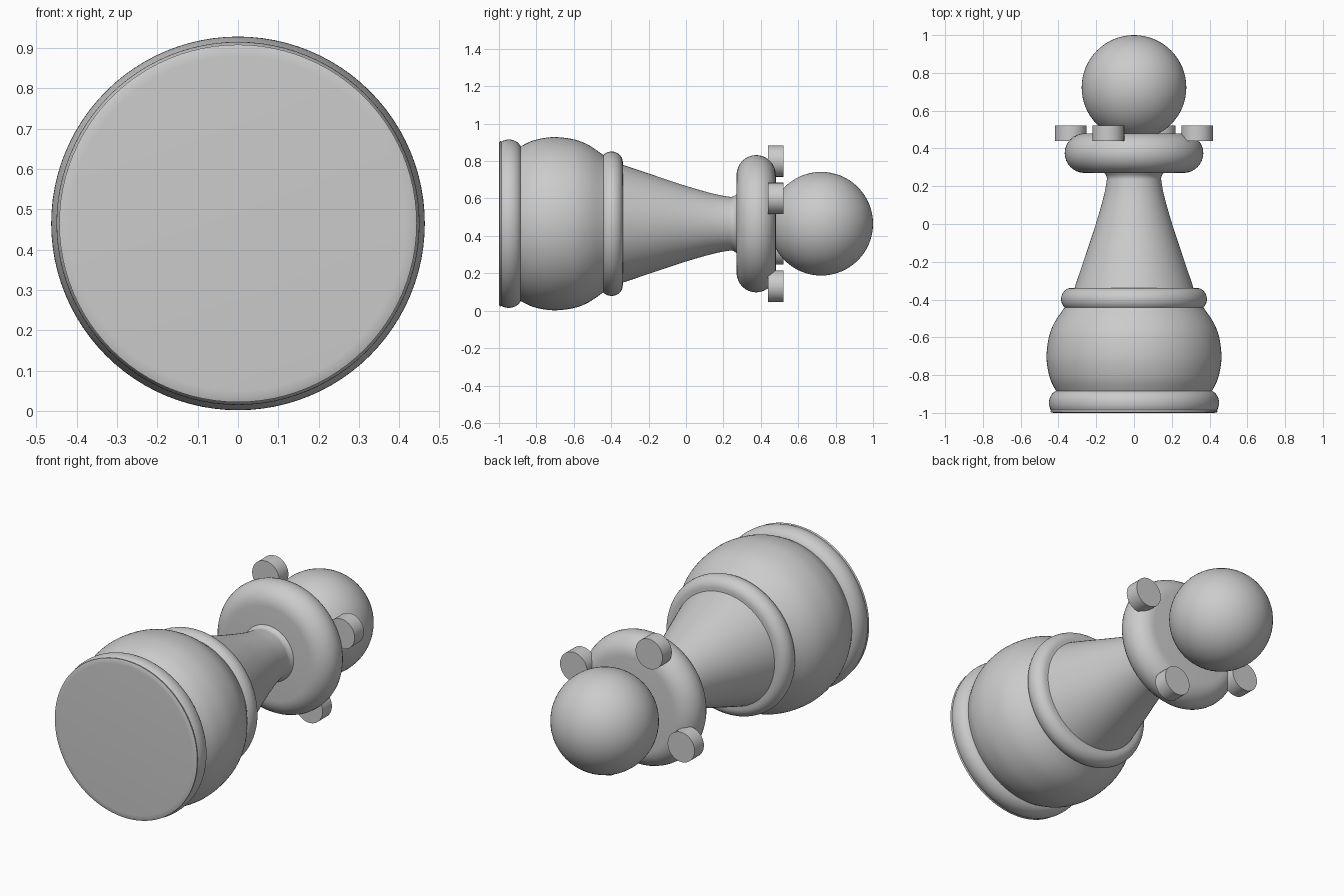
import bpy, bmesh, math
from mathutils import Matrix, Vector

cube = bpy.data.objects.get("Cube")
if cube:
    bpy.data.objects.remove(cube, do_unlink=True)

AXIS_Z = 0.465
SEGMENTS = 96

grey = bpy.data.materials.new("plain grey")
grey.use_nodes = True
colour = (0.6, 0.6, 0.6, 1)
grey.diffuse_color = colour
grey.node_tree.nodes["Principled BSDF"].inputs["Base Color"].default_value = colour


def finish(name, bm, angle=40):
    """Turn a bmesh into a shaded grey object."""
    bmesh.ops.remove_doubles(bm, verts=bm.verts, dist=0.0001)
    bmesh.ops.recalc_face_normals(bm, faces=bm.faces)
    mesh = bpy.data.meshes.new(name)
    bm.to_mesh(mesh)
    bm.free()
    mesh.materials.append(grey)
    ob = bpy.data.objects.new(name, mesh)
    bpy.context.collection.objects.link(ob)
    bpy.ops.object.select_all(action='DESELECT')
    ob.select_set(True)
    bpy.context.view_layer.objects.active = ob
    bpy.ops.object.shade_smooth_by_angle(angle=math.radians(angle))


def smooth_path(points, steps=6):
    """Catmull-Rom curve through the points."""
    p = [Vector(q) for q in points]
    p = [2 * p[0] - p[1]] + p + [2 * p[-1] - p[-2]]
    out = []
    for a, b, c, d in zip(p, p[1:], p[2:], p[3:]):
        for i in range(steps):
            t = i / steps
            out.append(0.5 * (2 * b + (c - a) * t + (2 * a - 5 * b + 4 * c - d) * t**2
                              + (3 * b - a - 3 * c + d) * t**3))
    return out + [p[-2]]


def lathe(name, points):
    """Spin a (radius, y) profile about the lying axis and close its ends."""
    bm = bmesh.new()
    path = [(0, points[0][1])] + [tuple(q) for q in points] + [(0, points[-1][1])]
    verts = [bm.verts.new((r, y, AXIS_Z)) for r, y in path]
    edges = [bm.edges.new(pair) for pair in zip(verts, verts[1:])]
    bmesh.ops.spin(bm, geom=verts + edges, cent=(0, 0, AXIS_Z), axis=(0, 1, 0),
                   angle=math.tau, steps=SEGMENTS, use_merge=True)
    finish(name, bm)


def arc(r, y, width, half_height, start=-90, end=90, steps=16):
    """Rounded rim bulging outwards from radius r."""
    angles = [math.radians(start + (end - start) * i / steps) for i in range(steps + 1)]
    return [(r + width * math.cos(a), y + half_height * math.sin(a)) for a in angles]


# Turned foot, body and band
lathe("base_foot", [(0.415, -1), (0.432, -0.999), (0.443, -0.995)]
      + arc(0.395, -0.947, 0.055, 0.067, -35))
lathe("round_body", smooth_path([(0.40, -0.9), (0.418, -0.875), (0.447, -0.81), (0.463, -0.71),
                                 (0.451, -0.6), (0.42, -0.52), (0.366, -0.44)]))
lathe("body_band", arc(0.33, -0.398, 0.056, 0.06))

# Tapering stem that flares into the collar
lathe("stem", smooth_path([(0.316, -0.35), (0.312, -0.33), (0.255, -0.16), (0.202, 0),
                           (0.162, 0.14), (0.146, 0.22), (0.145, 0.25), (0.16, 0.275)]))
lathe("collar", arc(0.26, 0.375, 0.107, 0.105))

# Ball on the end
bm = bmesh.new()
bmesh.ops.create_uvsphere(bm, u_segments=64, v_segments=32, radius=0.277,
                          matrix=Matrix.Translation((0, 0.723, AXIS_Z)))
finish("head_ball", bm)

# Four studs spaced evenly round the collar
lie_down = Matrix.Rotation(math.pi / 2, 4, 'X')
for i in range(4):
    turn = math.radians(22 + 90 * i)
    spot = (0.361 * math.cos(turn), 0.48, AXIS_Z + 0.361 * math.sin(turn))
    bm = bmesh.new()
    bmesh.ops.create_cone(bm, cap_ends=True, segments=32, radius1=0.084, radius2=0.084,
                          depth=0.083, matrix=Matrix.Translation(spot) @ lie_down)
    finish("collar_stud_%d" % (i + 1), bm)
